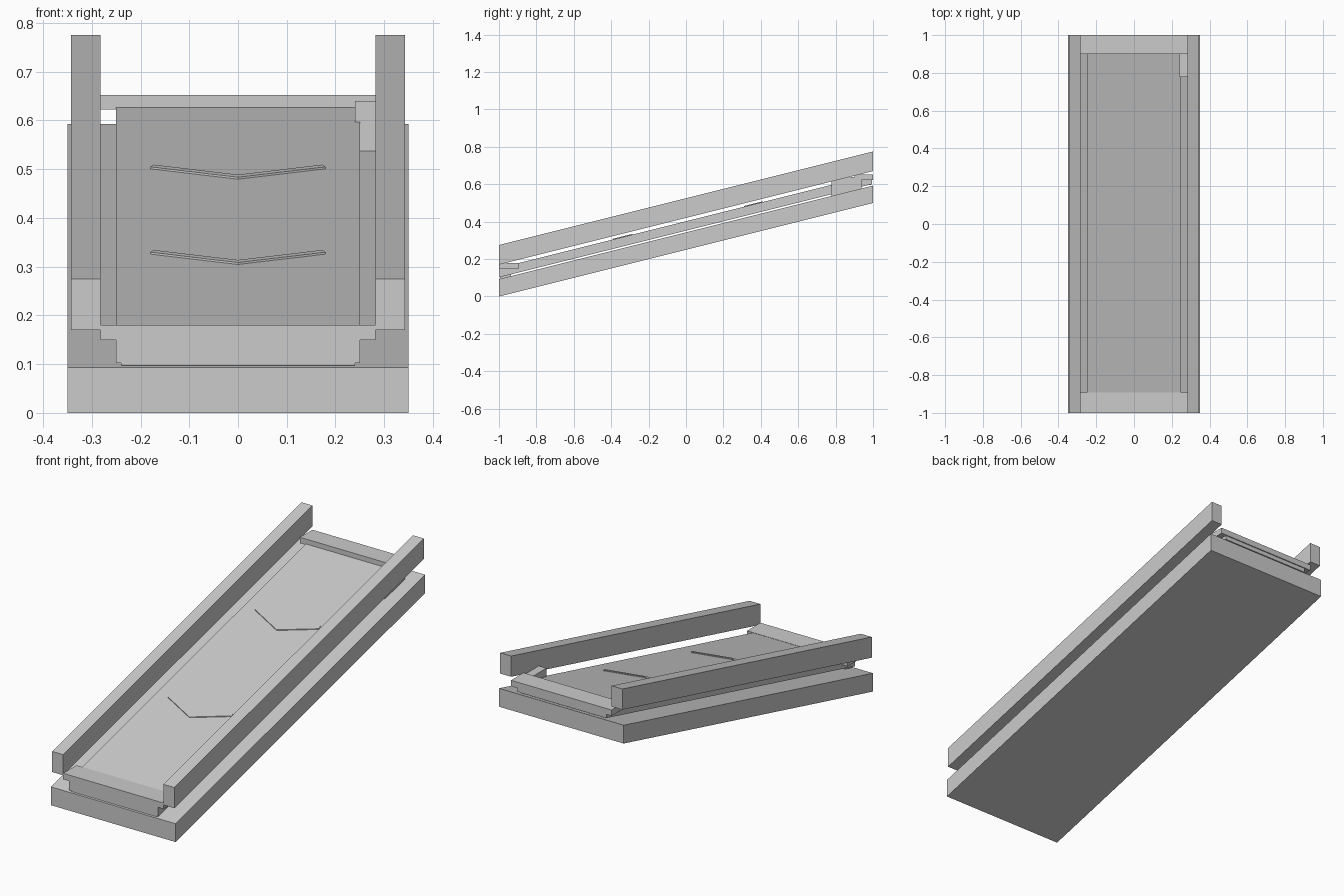
import bpy, bmesh

if "Cube" in bpy.data.objects:
    bpy.data.objects.remove(bpy.data.objects["Cube"])

SLOPE = 0.25  # rise per unit of y


def prism(name, outline, z0, z1, slope=SLOPE):
    """Extrude an xy outline from z0 to z1, sheared up along y."""
    bm = bmesh.new()
    low = [bm.verts.new((x, y, z0 + slope * y)) for x, y in outline]
    top = [bm.verts.new((x, y, z1 + slope * y)) for x, y in outline]
    n = len(outline)
    # faces may be concave, so they are triangulated by a fill op
    for ring in (low, top):
        bm.faces.new(ring)
    for i in range(n):
        j = (i + 1) % n
        bm.faces.new((low[i], low[j], top[j], top[i]))
    bmesh.ops.recalc_face_normals(bm, faces=bm.faces)
    mesh = bpy.data.meshes.new(name)
    bm.to_mesh(mesh)
    bm.free()
    ob = bpy.data.objects.new(name, mesh)
    bpy.context.collection.objects.link(ob)
    return ob


def slab(name, x0, x1, y0, y1, z0, z1, slope=SLOPE):
    return prism(name, [(x0, y0), (x1, y0), (x1, y1), (x0, y1)], z0, z1, slope)


# Sloping base and belt (heights given at y = 0)
slab("base", -0.35, 0.35, -1, 1, 0.25, 0.343)
slab("belt", -0.25, 0.25, -0.998, 0.995, 0.352, 0.402)

# Side rails
for side, s in (("left", -1), ("right", 1)):
    a, b = sorted((s * 0.282, s * 0.343))
    slab("rail_" + side, a, b, -1, 1, 0.42, 0.525)

# Level cross bars at both ends
slab("front_bar", -0.282, 0.282, -1, -0.893, 0.15, 0.18, 0)
slab("back_bar", -0.282, 0.282, 0.9, 1, 0.622, 0.652, 0)

# Spacers under the belt ends
slab("front_spacer", -0.24, 0.24, -0.995, -0.935, 0.097, 0.13, 0)
slab("back_spacer", -0.24, 0.24, 0.94, 0.99, 0.597, 0.63, 0)

# Drive box beside the belt
slab("drive_box", 0.24, 0.282, 0.777, 0.937, 0.53, 0.64, 0)

# Raised direction chevrons on the belt
for name, y in (("upper", 0.31), ("lower", -0.39)):
    prism("chevron_" + name,
          [(0, y), (0.18, y + 0.085), (0.173, y + 0.103), (0, y + 0.021),
           (-0.173, y + 0.103), (-0.18, y + 0.085)], 0.40, 0.406)
